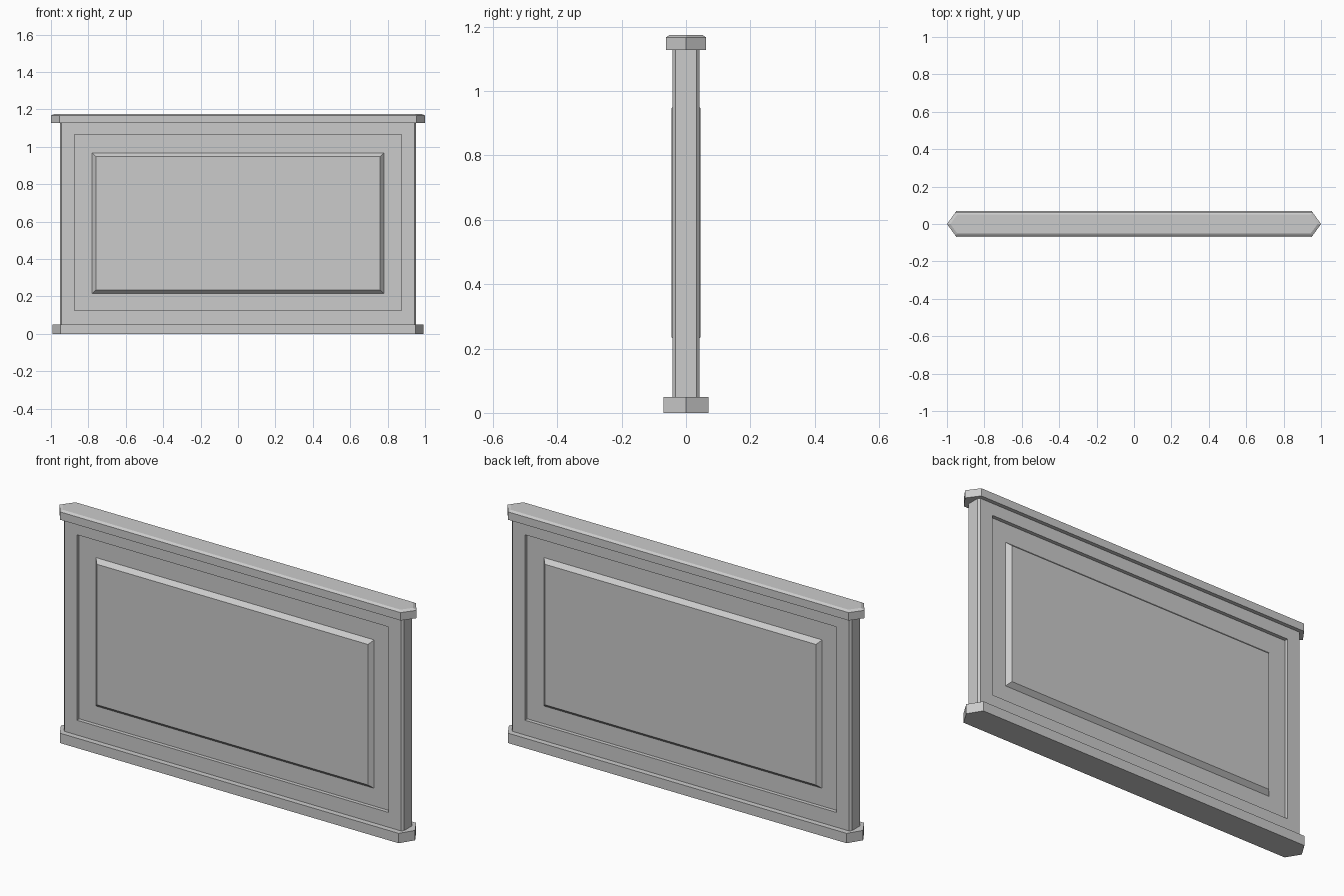
import bpy
import bmesh

cube = bpy.data.objects.get("Cube")
if cube:
    bpy.data.objects.remove(cube, do_unlink=True)

grey = bpy.data.materials.new("light_grey")
grey.use_nodes = True
colour = (0.6, 0.6, 0.6, 1)
grey.diffuse_color = colour
grey.node_tree.nodes["Principled BSDF"].inputs["Base Color"].default_value = colour


def finish(name, bm):
    bmesh.ops.recalc_face_normals(bm, faces=bm.faces)
    mesh = bpy.data.meshes.new(name)
    bm.to_mesh(mesh)
    bm.free()
    mesh.materials.append(grey)
    obj = bpy.data.objects.new(name, mesh)
    bpy.context.collection.objects.link(obj)


def skin(bm, rings, close_start=True):
    """Join rings of points with quads and close the ends."""
    rings = [[bm.verts.new(p) for p in ring] for ring in rings]
    for a, b in zip(rings, rings[1:]):
        for i in range(len(a)):
            j = (i + 1) % len(a)
            bm.faces.new((a[i], a[j], b[j], b[i]))
    bm.faces.new(rings[-1])
    if close_start:
        bm.faces.new(rings[0])


def hexagon(tip, shoulder, half_depth, z):
    return [(tip, 0, z), (shoulder, half_depth, z), (-shoulder, half_depth, z),
            (-tip, 0, z), (-shoulder, -half_depth, z), (shoulder, -half_depth, z)]


def rectangle(half_x, z0, z1, y):
    return [(-half_x, y, z0), (half_x, y, z0), (half_x, y, z1), (-half_x, y, z1)]


# Pointed rails at the bottom and top, the top one with a chamfered edge
bm = bmesh.new()
skin(bm, [hexagon(0.993, 0.95, 0.07, z) for z in (0, 0.05)])
finish("bottom_rail", bm)

bm = bmesh.new()
skin(bm, [hexagon(1.0, 0.955, 0.062, 1.127),
          hexagon(1.0, 0.955, 0.062, 1.167),
          hexagon(0.982, 0.945, 0.05, 1.175)])
finish("top_rail", bm)

# Body: chamfered edges, with a recess and a raised bevelled panel on each face
LOW, HIGH = 0.05, 1.127
bm = bmesh.new()
for side in (-1, 1):
    skin(bm, [rectangle(0.943, LOW, HIGH, side * 0.042),
              rectangle(0.874, 0.125, 1.065, side * 0.042),
              rectangle(0.874, 0.125, 1.065, side * 0.023),
              rectangle(0.78, 0.215, 0.967, side * 0.023),
              rectangle(0.76, 0.235, 0.947, side * 0.045)], close_start=False)
    # Narrow end with its two chamfers
    edge = [(0.943, -0.042), (0.953, -0.032), (0.953, 0.032), (0.943, 0.042)]
    for (x0, y0), (x1, y1) in zip(edge, edge[1:]):
        bm.faces.new([bm.verts.new((side * x, y, z)) for x, y, z in
                      ((x0, y0, LOW), (x1, y1, LOW), (x1, y1, HIGH), (x0, y0, HIGH))])
# Closed ends hidden under the rails
for z in (LOW, HIGH):
    outline = edge + [(-x, y) for x, y in reversed(edge)]
    bm.faces.new([bm.verts.new((x, y, z)) for x, y in outline])
bmesh.ops.remove_doubles(bm, verts=bm.verts, dist=0.0005)
finish("panelled_body", bm)
